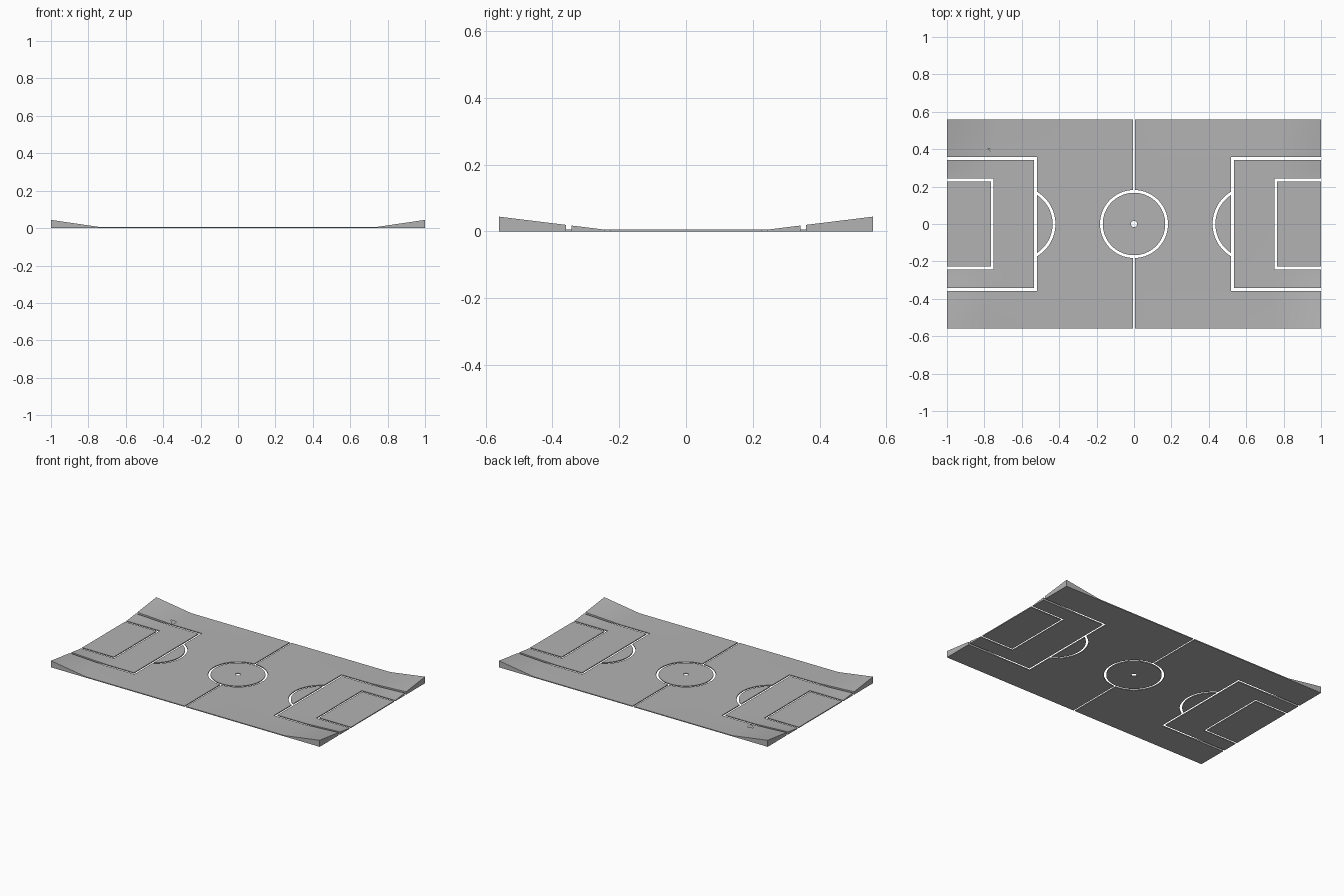
import bpy, bmesh, math

if "Cube" in bpy.data.objects:
    bpy.data.objects.remove(bpy.data.objects["Cube"])

HALF_X, HALF_Y = 1.0, 0.56
BASE, RISE = 0.006, 0.038
FLAT_X, FLAT_Y = 0.74, 0.25
STEPS = 6

grey = bpy.data.materials.new("plain_grey")
grey.use_nodes = True
grey.diffuse_color = (0.45, 0.45, 0.45, 1)
grey.node_tree.nodes["Principled BSDF"].inputs["Base Color"].default_value = (0.45, 0.45, 0.45, 1)


def make_object(name, bm):
    bmesh.ops.recalc_face_normals(bm, faces=bm.faces)
    mesh = bpy.data.meshes.new(name)
    bm.to_mesh(mesh)
    bm.free()
    obj = bpy.data.objects.new(name, mesh)
    bpy.context.collection.objects.link(obj)
    mesh.materials.append(grey)
    return obj


def height(x, y):
    u = max(0, (abs(x) - FLAT_X) / (HALF_X - FLAT_X))
    v = max(0, (abs(y) - FLAT_Y) / (HALF_Y - FLAT_Y))
    return BASE + RISE * u * v


# Thin slab whose four corners sweep upward
bm = bmesh.new()
bmesh.ops.create_cube(bm, size=2)
for v in bm.verts:
    v.co.x *= HALF_X
    v.co.y *= HALF_Y
for axis, start, end in ((0, FLAT_X, HALF_X), (1, FLAT_Y, HALF_Y)):
    for i in range(STEPS):
        for side in (-1, 1):
            point, normal = [0, 0, 0], [0, 0, 0]
            point[axis] = side * (start + (end - start) * i / STEPS)
            normal[axis] = 1
            bmesh.ops.bisect_plane(bm, geom=bm.verts[:] + bm.edges[:] + bm.faces[:],
                                   plane_co=point, plane_no=normal)
for v in bm.verts:
    v.co.z = height(v.co.x, v.co.y) if v.co.z > 0 else 0
field = make_object("field_slab", bm)


def cut(bm):
    cutter = make_object("line_cutter", bm)
    cutter.hide_render = True
    mod = field.modifiers.new("line", "BOOLEAN")
    mod.operation = "DIFFERENCE"
    mod.solver = "EXACT"
    mod.object = cutter
    bpy.context.view_layer.objects.active = field
    bpy.ops.object.modifier_apply(modifier=mod.name)
    bpy.data.objects.remove(cutter)


def prism(points):
    bm = bmesh.new()
    face = bm.faces.new([bm.verts.new((x, y, -0.1)) for x, y in points])
    top = bmesh.ops.extrude_face_region(bm, geom=[face])["geom"]
    for v in top:
        if isinstance(v, bmesh.types.BMVert):
            v.co.z = 0.1
    cut(bm)


def rect(x0, x1, y0, y1):
    prism([(x0, y0), (x1, y0), (x1, y1), (x0, y1)])


def arc(cx, outer, inner, start, end, n):
    angles = [start + (end - start) * i / n for i in range(n + 1)]
    prism([(cx + outer * math.cos(a), outer * math.sin(a)) for a in angles] +
          [(cx + inner * math.cos(a), inner * math.sin(a)) for a in reversed(angles)])


# Centre circle in two halves, centre spot and halfway line
for k in (0, 1):
    arc(0, 0.182, 0.167, math.pi * k - 0.01, math.pi * (k + 1), 32)
prism([(0.017 * math.cos(a * math.pi / 8), 0.017 * math.sin(a * math.pi / 8)) for a in range(16)])
for s in (-1, 1):
    rect(-0.006, 0.006, *sorted((s * 0.175, s * 0.7)))

# Penalty boxes, goal boxes and penalty arcs at both ends
for s in (-1, 1):
    for x0, x1, y0, y1 in ((0.519, 0.534, 0.343, 0.359), (0.752, 0.765, 0.228, 0.242)):
        rect(*sorted((s * x0, s * x1)), -y1, y1)
        for t in (-1, 1):
            rect(*sorted((s * x0, s * 1.1)), *sorted((t * y0, t * y1)))
    middle = math.pi if s > 0 else 0
    arc(s * 0.62, 0.2, 0.185, middle - 1.08, middle + 1.08, 24)

# Smooth the swept corners, keep cut edges crisp
bpy.ops.object.select_all(action="DESELECT")
field.select_set(True)
bpy.context.view_layer.objects.active = field
bpy.ops.object.shade_smooth_by_angle(angle=math.radians(30))
